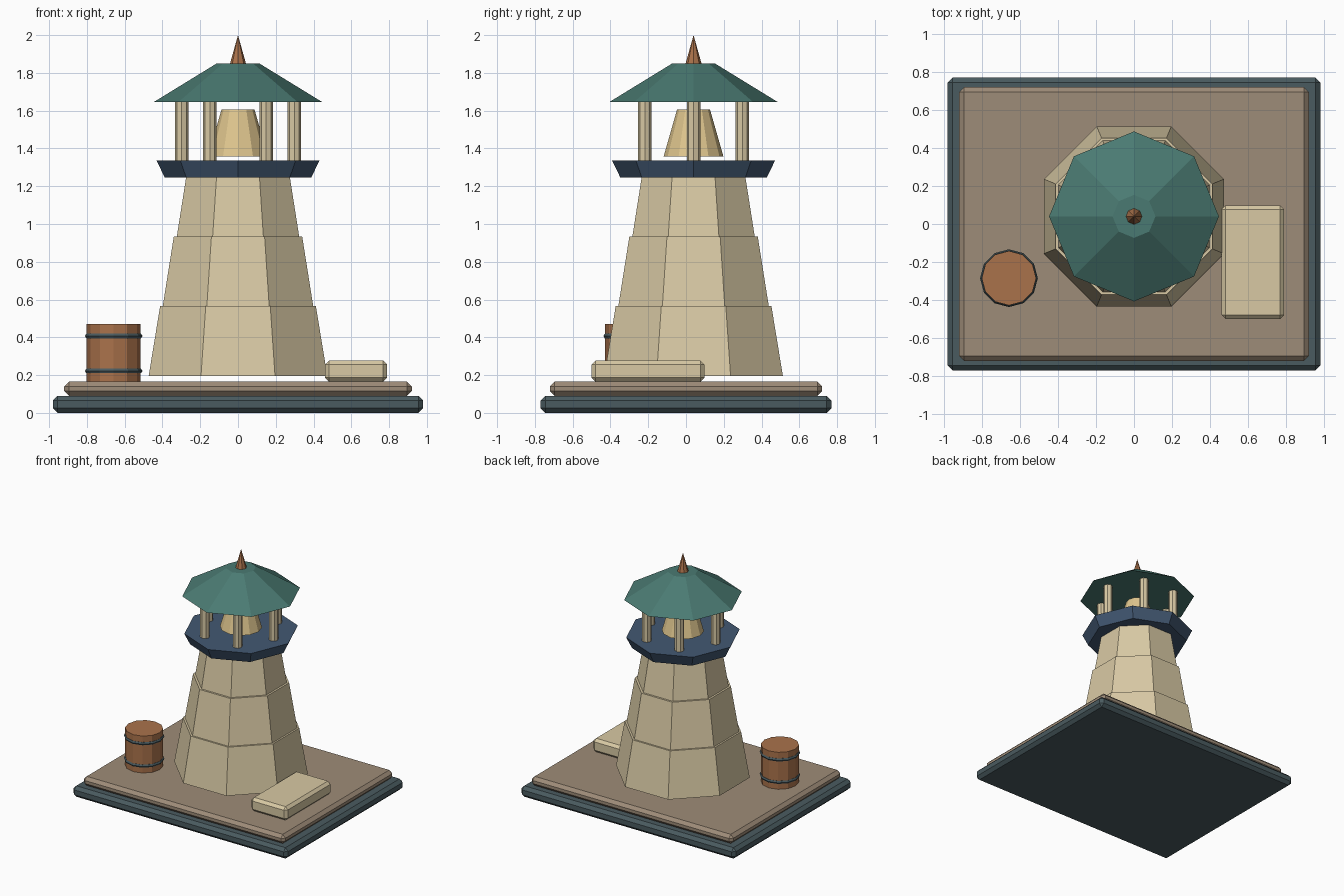
import bpy
import bmesh
from math import cos, sin, tau, pi
from mathutils import Matrix, Vector

cube = bpy.data.objects.get("Cube")
if cube:
    bpy.data.objects.remove(cube, do_unlink=True)


def material(name, r, g, b):
    """Make a flat material from 0-255 display values."""
    linear = [((c / 255 + 0.055) / 1.055) ** 2.4 for c in (r, g, b)] + [1]
    mat = bpy.data.materials.new(name)
    mat.use_nodes = True
    mat.diffuse_color = linear
    shader = next(n for n in mat.node_tree.nodes if n.type == 'BSDF_PRINCIPLED')
    shader.inputs["Base Color"].default_value = linear
    return mat


SLATE = material("slate", 74, 91, 96)
EARTH = material("earth brown", 158, 140, 120)
STONE = material("cream stone", 216, 201, 164)
NAVY = material("navy", 66, 88, 114)
TEAL = material("teal", 74, 122, 114)
WOOD = material("copper wood", 170, 114, 75)
GOLD = material("pale gold", 223, 198, 142)

AXIS_Y = 0.04  # the tower stands slightly behind the centre


def finish(name, bm, mat):
    mesh = bpy.data.meshes.new(name)
    bm.to_mesh(mesh)
    bm.free()
    mesh.materials.append(mat)
    obj = bpy.data.objects.new(name, mesh)
    bpy.context.collection.objects.link(obj)
    return obj


def frustum(name, mat, x, y, z0, z1, r0, r1, sides=8, turn=0.0):
    """Upright faceted cylinder or cone between two heights."""
    bm = bmesh.new()
    place = Matrix.Translation((x, y, (z0 + z1) / 2)) @ Matrix.Rotation(turn, 4, 'Z')
    bmesh.ops.create_cone(bm, cap_ends=True, segments=sides, radius1=r0,
                          radius2=r1, depth=z1 - z0, matrix=place)
    return finish(name, bm, mat)


def slab(name, mat, low, high, bevel):
    """Box between two corners with chamfered edges."""
    low, high = Vector(low), Vector(high)
    bm = bmesh.new()
    place = Matrix.Translation((low + high) / 2) @ Matrix.Diagonal((*(high - low), 1))
    bmesh.ops.create_cube(bm, size=1, matrix=place)
    bmesh.ops.bevel(bm, geom=bm.edges[:], offset=bevel, segments=1, affect='EDGES')
    return finish(name, bm, mat)


# Ground slabs and the stone bench
slab("base_slab", SLATE, (-0.98, -0.77, 0), (0.98, 0.77, 0.09), 0.025)
slab("ground_slab", EARTH, (-0.92, -0.72, 0.09), (0.92, 0.72, 0.165), 0.025)
slab("stone_bench", STONE, (0.46, -0.5, 0.165), (0.79, 0.098, 0.277), 0.022)

# Tower tiers, each stepped in; widths are measured across the flats
tiers = [("lower", 0.195, 0.567, 0.473, 0.412),
         ("middle", 0.567, 0.933, 0.398, 0.34),
         ("upper", 0.933, 1.245, 0.324, 0.275)]
for label, z0, z1, flat0, flat1 in tiers:
    k = 1 / cos(pi / 8)
    frustum(label + "_tower_tier", STONE, 0, AXIS_Y, z0, z1,
            flat0 * k, flat1 * k, turn=pi / 8)

# Gallery, posts, bell, roof and finial
frustum("gallery", NAVY, 0, AXIS_Y, 1.245, 1.335, 0.387, 0.431)
for i in range(6):
    a = tau * i / 6
    frustum(f"gallery_post_{i + 1}", STONE, 0.298 * cos(a), AXIS_Y + 0.298 * sin(a),
            1.335, 1.65, 0.036, 0.036)
frustum("bell", GOLD, 0, AXIS_Y, 1.358, 1.607, 0.158, 0.087, sides=12)
frustum("roof", TEAL, 0, AXIS_Y, 1.645, 1.85, 0.447, 0.113)
frustum("finial", WOOD, 0, AXIS_Y, 1.85, 2.0, 0.042, 0.0)

# Barrel with two rounded hoops
BX, BY = -0.658, -0.285
frustum("barrel", WOOD, BX, BY, 0.165, 0.47, 0.143, 0.143, sides=12)


def hoop(name, z, radius=0.138, thick=0.014, around=12, section=6):
    bm = bmesh.new()
    rings = []
    for i in range(around):
        a = tau * i / around
        ring = []
        for j in range(section):
            b = tau * j / section
            r = radius + thick * cos(b)
            ring.append(bm.verts.new((BX + r * cos(a), BY + r * sin(a), z + thick * sin(b))))
        rings.append(ring)
    for i in range(around):
        here, there = rings[i], rings[(i + 1) % around]
        for j in range(section):
            k = (j + 1) % section
            bm.faces.new((here[j], there[j], there[k], here[k]))
    return finish(name, bm, SLATE)


hoop("lower_barrel_hoop", 0.222)
hoop("upper_barrel_hoop", 0.407)
